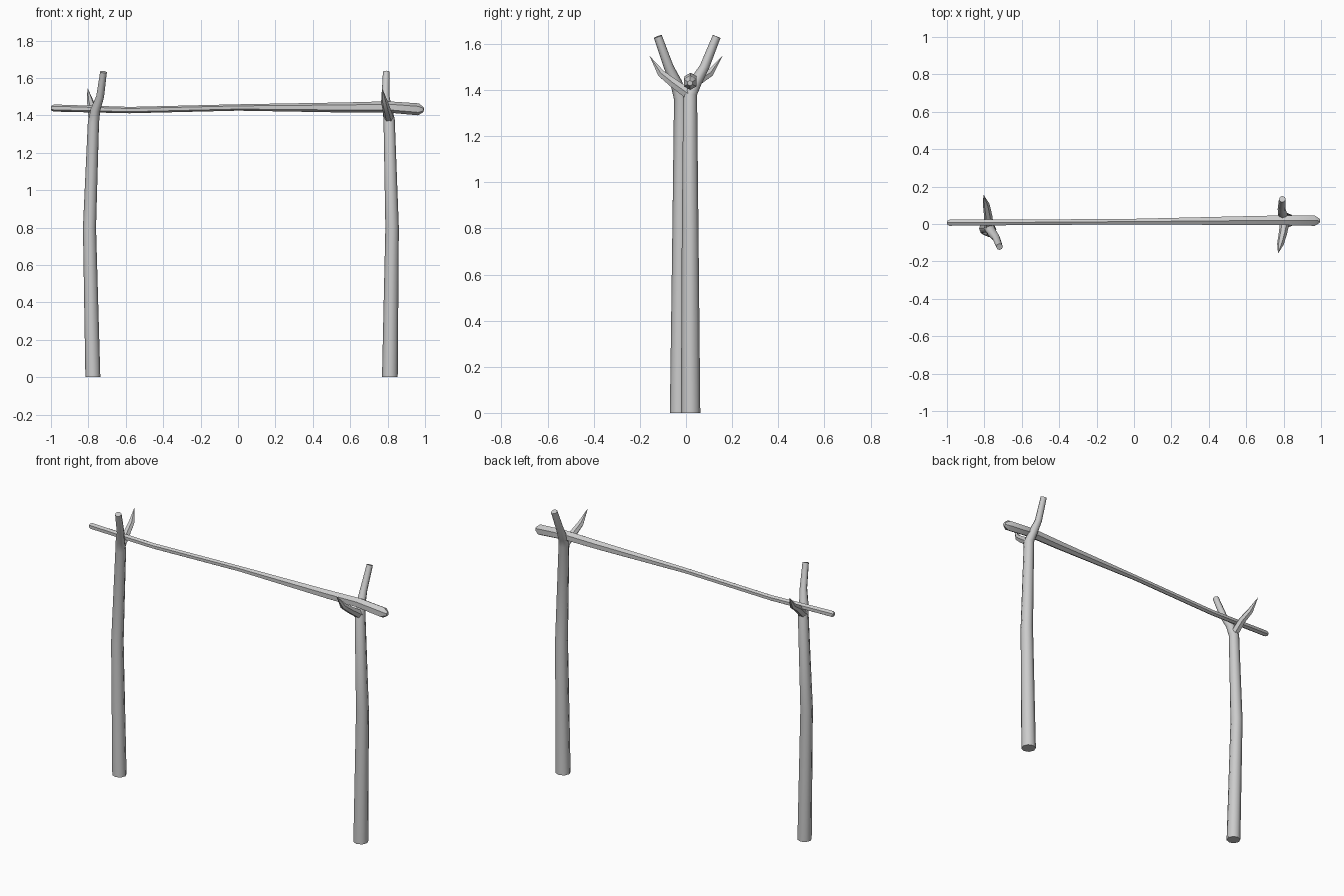
import bpy, bmesh, math
from mathutils import Vector

if "Cube" in bpy.data.objects:
    bpy.data.objects.remove(bpy.data.objects["Cube"])


def branch(name, pts, ref, sides, flat_base=False):
    """Sweep a tapering ring along (x, y, z, radius) points; radius 0 makes a sharp tip."""
    bm = bmesh.new()
    ps = [Vector(p[:3]) for p in pts]
    rings = []
    for i, p in enumerate(ps):
        t = (ps[min(i + 1, len(ps) - 1)] - ps[max(i - 1, 0)]).normalized()
        if i == 0 and flat_base:
            t = Vector((0, 0, 1))
        u = (Vector(ref) - t * t.dot(Vector(ref))).normalized()
        v = t.cross(u)
        r = pts[i][3]
        if r == 0:
            rings.append([bm.verts.new(p)])
            continue
        rings.append([bm.verts.new(p + r * (u * math.cos(a) + v * math.sin(a)))
                      for a in (2 * math.pi * k / sides for k in range(sides))])
    for a, b in zip(rings, rings[1:]):
        for k in range(sides):
            n = (k + 1) % sides
            if len(b) == 1:
                bm.faces.new((a[k], a[n], b[0]))
            else:
                bm.faces.new((a[k], a[n], b[n], b[k]))
    for ring in (rings[0], rings[-1]):
        if len(ring) > 1:
            bm.faces.new(ring)
    bmesh.ops.recalc_face_normals(bm, faces=bm.faces)
    me = bpy.data.meshes.new(name)
    bm.to_mesh(me)
    bm.free()
    ob = bpy.data.objects.new(name, me)
    bpy.context.collection.objects.link(ob)
    bpy.ops.object.select_all(action='DESELECT')
    ob.select_set(True)
    bpy.context.view_layer.objects.active = ob
    bpy.ops.object.shade_smooth_by_angle(angle=math.radians(50))
    return ob


X = (1, 0, 0)

# Left post, running up into its blunt prong
branch("left_post", [(-.776, -.030, 0, .040), (-.794, -.024, .80, .035),
                     (-.773, -.022, 1.36, .030), (-.762, -.042, 1.43, .026),
                     (-.737, -.075, 1.50, .021), (-.719, -.122, 1.632, .018)],
       X, 8, True)
# Left pointed prong
branch("left_pointed_prong", [(-.774, -.025, 1.37, .026), (-.780, .045, 1.435, .022),
                              (-.790, .105, 1.474, .018), (-.805, .158, 1.548, 0)], X, 6)

# Right post, running up into its blunt prong
branch("right_post", [(.812, .020, 0, .042), (.824, .018, .80, .036),
                      (.808, .018, 1.38, .030), (.797, .045, 1.44, .026),
                      (.789, .080, 1.50, .021), (.793, .133, 1.632, .018)],
       X, 8, True)
# Right pointed prong
branch("right_pointed_prong", [(.808, .015, 1.38, .026), (.795, -.055, 1.43, .022),
                               (.783, -.108, 1.472, .018), (.770, -.158, 1.548, 0)], X, 6)

# Crossbar resting in the forks, with chamfered ends
branch("crossbar", [(-1, .007, 1.439, .011), (-.985, .007, 1.439, .019),
                    (-.58, .009, 1.428, .017), (0, .013, 1.442, .017),
                    (.58, .018, 1.442, .027), (.80, .020, 1.445, .030),
                    (.965, .018, 1.432, .032), (.993, .017, 1.430, .012)],
       (0, 0, 1), 6)
